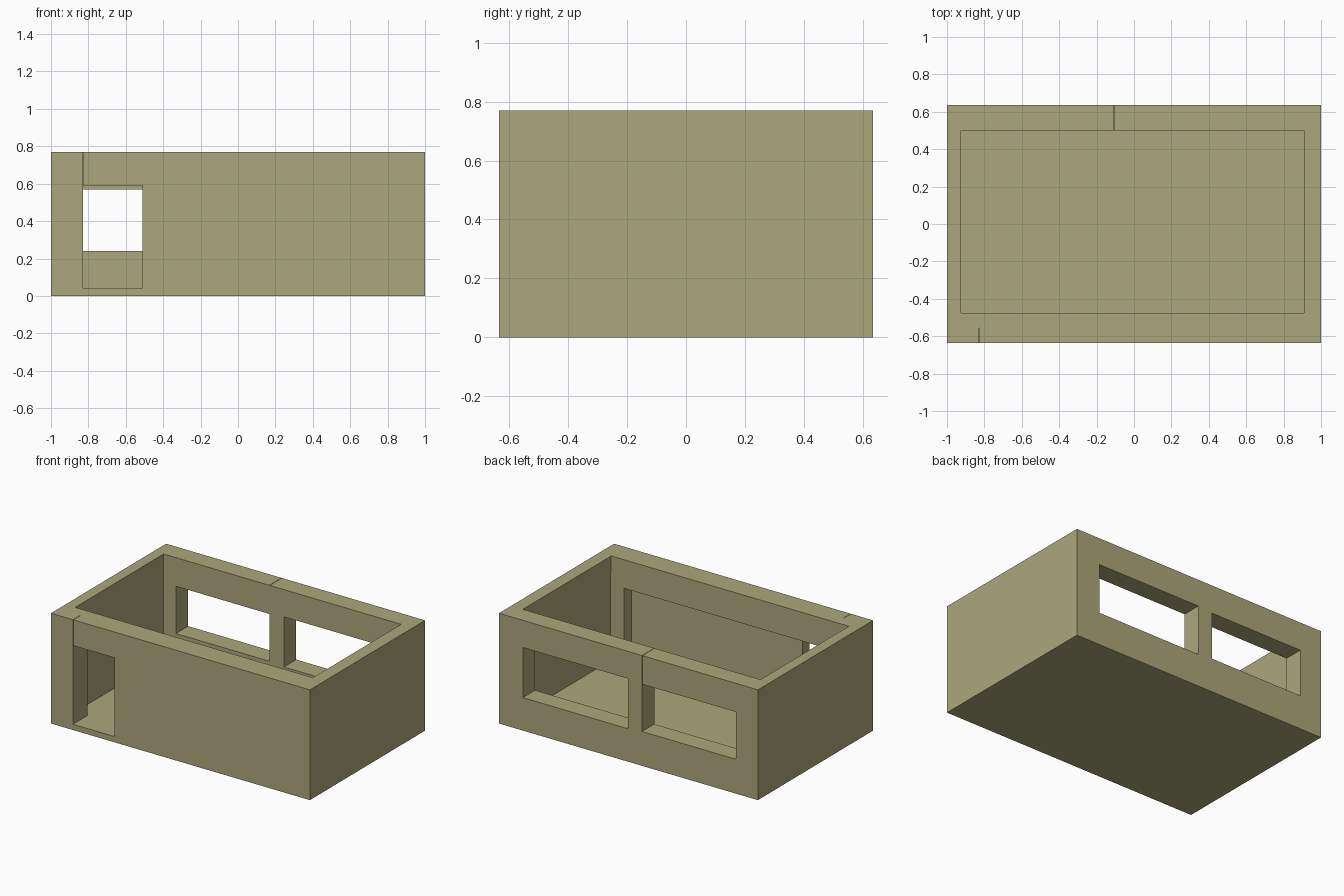
import bpy, bmesh
from mathutils import Vector

if "Cube" in bpy.data.objects:
    bpy.data.objects.remove(bpy.data.objects["Cube"])

olive = bpy.data.materials.new("olive_wall")
olive.diffuse_color = (0.41, 0.39, 0.20, 1)
olive.use_nodes = True
olive.node_tree.nodes["Principled BSDF"].inputs["Base Color"].default_value = olive.diffuse_color


def box(name, x, y, z):
    """Axis-aligned box from (min, max) ranges."""
    bm = bmesh.new()
    bmesh.ops.create_cube(bm, size=1)
    for v in bm.verts:
        v.co = Vector([r[0] if c < 0 else r[1] for c, r in zip(v.co, (x, y, z))])
    me = bpy.data.meshes.new(name)
    bm.to_mesh(me)
    bm.free()
    ob = bpy.data.objects.new(name, me)
    bpy.context.collection.objects.link(ob)
    me.materials.append(olive)
    return ob


def cut(target, *ranges):
    """Subtract a box, apply the result and drop the cutter."""
    cutter = box("cutter", *ranges)
    cutter.hide_render = True
    mod = target.modifiers.new("cut", 'BOOLEAN')
    mod.operation, mod.solver, mod.object = 'DIFFERENCE', 'EXACT', cutter
    bpy.context.view_layer.update()
    result = bpy.data.meshes.new_from_object(
        target.evaluated_get(bpy.context.evaluated_depsgraph_get()))
    target.modifiers.clear()
    target.data = result
    bpy.data.objects.remove(cutter)


# Outer block of the open-topped room
room = box("room_walls", (-1, 1), (-0.635, 0.635), (0, 0.77))

# Room interior, leaving a thin floor
cut(room, (-0.925, 0.91), (-0.475, 0.50), (0.04, 0.9))

# Wide recess on the inside of the front wall
cut(room, (-0.83, 0.81), (-0.555, -0.40), (0.04, 0.57))

# Doorway through the outer half of the front wall
cut(room, (-0.83, -0.51), (-0.75, -0.50), (0.04, 0.59))

# Two back windows of slightly different size
for x, z in (((-0.83, -0.105), (0.24, 0.57)), ((0.005, 0.815), (0.23, 0.58))):
    cut(room, x, (0.40, 0.75), z)

# Hairline joints above the door and between the window lintels
cut(room, (-0.83, -0.827), (-0.75, -0.555), (0.58, 0.9))
cut(room, (-0.108, -0.105), (0.40, 0.75), (0.56, 0.9))

# Shallow step low on the inside of the right wall
cut(room, (0.80, 0.914), (-0.475, 0.50), (0.04, 0.65))
room.data.name = "room_walls"
